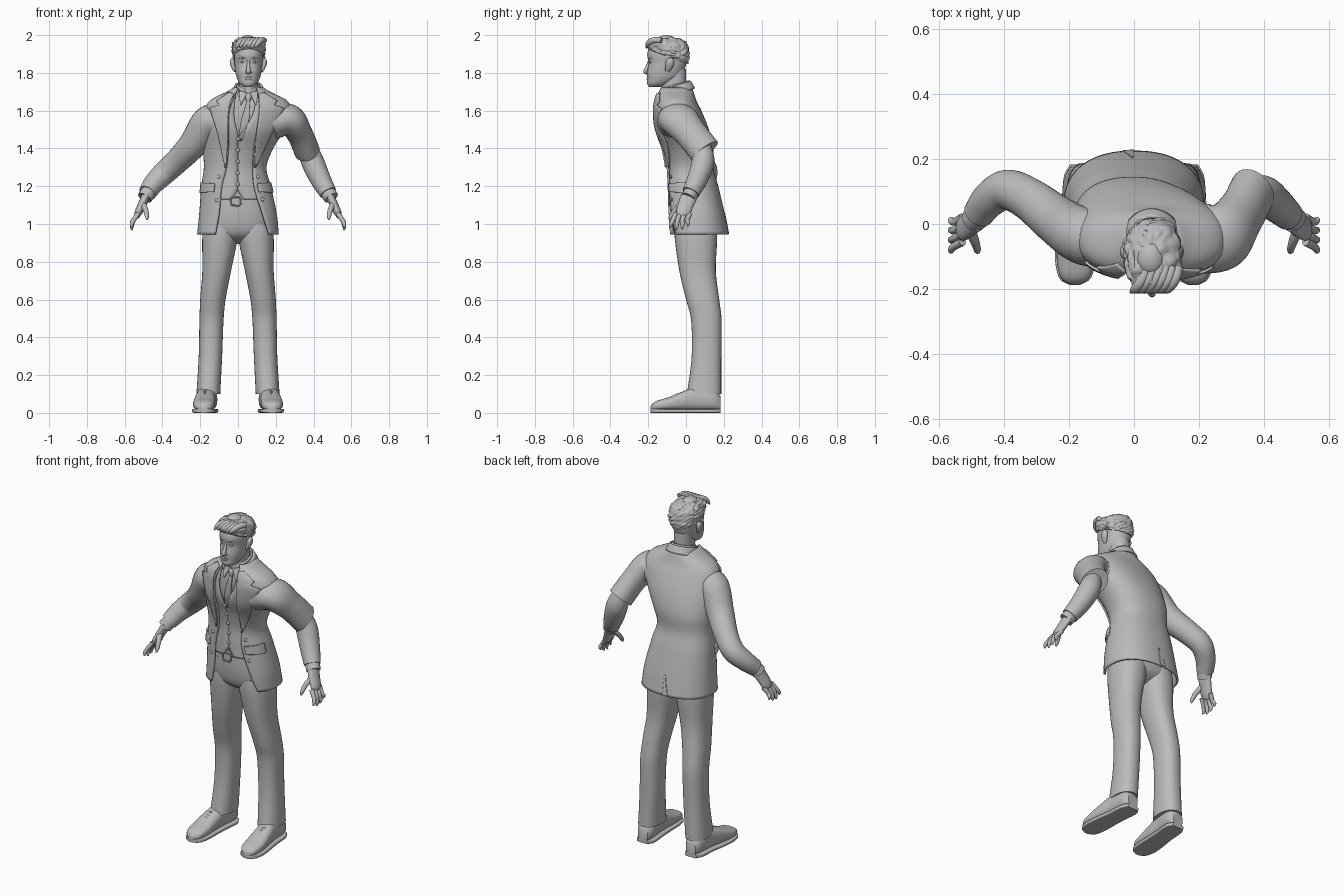
import bpy, bmesh, math
from mathutils import Vector, noise

cube = bpy.data.objects.get("Cube")
if cube:
    bpy.data.objects.remove(cube)

grey = bpy.data.materials.new("plain grey")
grey.use_nodes = True
grey.diffuse_color = (0.5, 0.5, 0.5, 1)
grey.node_tree.nodes["Principled BSDF"].inputs["Base Color"].default_value = (0.5, 0.5, 0.5, 1)


# ---- helpers ----
def interp(table, k):
    """Smooth interpolation of table rows, keyed by the first column."""
    k = min(max(k, table[0][0]), table[-1][0])
    last = len(table) - 1
    i = 0
    while i < last - 1 and k > table[i + 1][0]:
        i += 1

    def slope(j, c):
        a, b = table[max(j - 1, 0)], table[min(j + 1, last)]
        return (b[c] - a[c]) / (b[0] - a[0])
    lo, hi = table[i], table[i + 1]
    h = hi[0] - lo[0]
    s = (k - lo[0]) / h
    w = s * s * (3 - 2 * s)
    return [lo[c] * (1 - w) + hi[c] * w + h * s * (1 - s) * ((1 - s) * slope(i, c) - s * slope(i + 1, c))
            for c in range(1, len(lo))]


def power(v, e):
    return math.copysign(abs(v) ** e, v)


def surf(table, t, z, off=0.0, p=2.3, tilt=0.0):
    """Point on a rounded section at angle t, measured from the front."""
    cx, hw, yf, yb = interp(table, z)
    dy = -(max((yb - yf) / 2 - off, 0.003)) * power(math.cos(t), 2 / p)
    return Vector((cx + max(hw - off, 0.003) * power(math.sin(t), 2 / p), (yf + yb) / 2 + dy, z + tilt * dy))


def angle(table, x, z, p=2.3):
    cx, hw = interp(table, z)[:2]
    u = max(-0.98, min(0.98, (x - cx) / hw))
    return math.asin(power(u, p / 2))


def skin(bm, rows, closed=True):
    rings = [[bm.verts.new(v) for v in r] for r in rows]
    n = len(rings[0])
    for a, b in zip(rings, rings[1:]):
        for i in range(n if closed else n - 1):
            j = (i + 1) % n
            bm.faces.new((a[i], a[j], b[j], b[i]))
    if closed:
        bm.faces.new(rings[0])
        bm.faces.new(rings[-1])


def steps(a, b, n):
    return [a + (b - a) * i / n for i in range(n + 1)]


def loft(bm, table, z0, z1, rows=24, n=32, off=0.0, p=2.3, tilt=lambda z: 0.0, swap=False):
    out = [[surf(table, 2 * math.pi * i / n, z, off, p, tilt(z)) for i in range(n)] for z in steps(z0, z1, rows)]
    if swap:
        out = [[Vector((v.x, v.z, v.y)) for v in r] for r in out]
    skin(bm, out)


def shell(bm, table, edges, z0, z1, off=0.0, rows=48, n=48):
    """Garment open along the front between two edge lines."""
    out = []
    for z in steps(z0, z1, rows):
        xl, xr = interp(edges, z)
        out.append([surf(table, t, z, off) for t in
                    steps(angle(table, xr, z), 2 * math.pi + angle(table, xl, z), n)])
    skin(bm, out, closed=False)


def patch(bm, a, b, off, by_angle=False, rows=14, n=8):
    """Thin panel laid on the torso between two edge lines."""
    def along(pts, k):
        i = min(int(k * (len(pts) - 1)), len(pts) - 2)
        return Vector(pts[i]).lerp(Vector(pts[i + 1]), k * (len(pts) - 1) - i)
    out = []
    for k in steps(0, 1, rows):
        line = [along(a, k).lerp(along(b, k), s) for s in steps(0, 1, n)]
        out.append([surf(TORSO, q.x if by_angle else angle(TORSO, q.x, q.y), q.y, off) for q in line])
    skin(bm, out, closed=False)


def tube(bm, pts, wide=1.0, rows=16, n=16):
    """Round limb through (x, y, z, radius) points."""
    table = [(i,) + tuple(p) for i, p in enumerate(pts)]
    samples = [interp(table, k) for k in steps(0, len(pts) - 1, rows)]
    out = []
    for i, s in enumerate(samples):
        d = (Vector(samples[min(i + 1, rows)][:3]) - Vector(samples[max(i - 1, 0)][:3])).normalized()
        ref = Vector((0, 1, 0)) if abs(d.y) < 0.95 else Vector((1, 0, 0))
        v = (ref - d * ref.dot(d)).normalized()
        u = d.cross(v)
        out.append([Vector(s[:3]) + s[3] * (math.cos(t) * u + wide * math.sin(t) * v)
                    for t in steps(0, 2 * math.pi, n)[:-1]])
    skin(bm, out)


def ball(bm, centre, size):
    made = bmesh.ops.create_uvsphere(bm, u_segments=16, v_segments=10, radius=1)["verts"]
    for v in made:
        v.co = Vector([c + s * q for c, s, q in zip(centre, size, v.co)])


def part(name, build, solid=0.0):
    bm = bmesh.new()
    build(bm)
    bmesh.ops.recalc_face_normals(bm, faces=bm.faces)
    mesh = bpy.data.meshes.new(name)
    bm.to_mesh(mesh)
    bm.free()
    mesh.materials.append(grey)
    ob = bpy.data.objects.new(name, mesh)
    bpy.context.collection.objects.link(ob)
    bpy.ops.object.select_all(action="DESELECT")
    ob.select_set(True)
    bpy.context.view_layer.objects.active = ob
    bpy.ops.object.shade_smooth_by_angle(angle=math.radians(45))
    if solid:
        mod = ob.modifiers.new("thickness", "SOLIDIFY")
        mod.thickness, mod.offset = solid, 0


def flip(s, pts):
    return [(s * p[0],) + tuple(p[1:]) for p in pts]


# ---- sections: height, centre x, half width, front y, back y ----
TORSO = [(.945, 0, .21, -.1, .22), (1.05, 0, .2, -.1, .2), (1.2, -.01, .178, -.1, .165),
         (1.3, -.015, .16, -.1, .138), (1.4, 0, .18, -.12, .138), (1.5, .03, .21, -.155, .115),
         (1.6, .055, .225, -.163, .075), (1.65, .055, .2, -.157, .05), (1.68, .055, .145, -.15, .04),
         (1.71, .055, .085, -.143, .03), (1.74, .055, .065, -.135, .02)]
OPENING = [(.945, -.12, .165), (1.05, -.1, .13), (1.2, -.085, .085), (1.3, -.06, .08), (1.4, -.05, .085),
           (1.5, -.05, .1), (1.6, -.045, .112), (1.7, -.01, .105), (1.72, 0, .1)]
VEST_EDGE = [(1.13, -.035, .03), (1.18, 0, 0), (1.2, 0, 0), (1.44, 0, 0), (1.46, 0, 0), (1.57, -.025, .075), (1.68, -.02, .1)]
HIPS = [(.895, 0, .08, .02, .09), (.915, 0, .14, -.02, .13), (.95, 0, .17, -.058, .16), (1.03, 0, .178, -.078, .16),
        (1.16, -.005, .16, -.082, .13)]
LEG = [(.1, .157, .063, .005, .187), (.3, .146, .062, .03, .187), (.5, .14, .064, .026, .188),
       (.6, .133, .067, 0, .176), (.75, .113, .076, -.035, .158), (.93, .095, .094, -.06, .165), (1, .09, .09, -.06, .16)]
HEAD = [(1.724, .055, .02, -.193, -.14), (1.74, .055, .043, -.205, -.09), (1.77, .055, .06, -.205, -.04),
        (1.8, .055, .068, -.206, -.015), (1.85, .056, .074, -.198, .002), (1.9, .057, .077, -.205, .01),
        (1.95, .057, .066, -.185, 0), (1.975, .057, .035, -.14, -.05)]
NECK = [(1.64, .055, .056, -.135, .005), (1.72, .055, .051, -.128, 0), (1.82, .055, .053, -.145, 0)]
HAIR = [(1.885, .057, .08, -.2, .012), (1.9, .057, .087, -.208, .018), (1.94, .057, .089, -.213, .018), (1.965, .055, .077, -.203, .005),
        (1.983, .053, .05, -.172, -.03), (1.99, .05, .015, -.12, -.07)]
SHOE = [(-.187, .182, .012, .012, .035), (-.178, .182, .033, .012, .05), (-.155, .181, .049, .012, .064), (-.1, .18, .058, .012, .08),
        (-.02, .175, .055, .012, .112), (.05, .168, .051, .012, .135), (.15, .16, .05, .012, .125), (.183, .16, .032, .012, .09)]

# ---- jacket, waistcoat, shirt and tie ----
part("jacket", lambda bm: shell(bm, TORSO, OPENING, .945, 1.72), .012)
part("waistcoat", lambda bm: shell(bm, TORSO, VEST_EDGE, 1.13, 1.68, .014), .006)
part("shirt", lambda bm: loft(bm, TORSO, 1.15, 1.7, off=.024))
for side, roll, outer in (
        ("right", [(-.015, 1.69), (-.035, 1.65), (-.042, 1.62), (-.047, 1.57), (-.05, 1.45), (-.06, 1.3)],
         [(-.04, 1.695), (-.105, 1.65), (-.09, 1.63), (-.14, 1.615), (-.1, 1.48), (-.066, 1.3)]),
        ("left", [(.105, 1.69), (.109, 1.65), (.11, 1.62), (.107, 1.57), (.09, 1.45), (.08, 1.3)],
         [(.13, 1.695), (.2, 1.65), (.185, 1.63), (.235, 1.612), (.17, 1.48), (.086, 1.3)])):
    part(side + "_lapel", lambda bm: patch(bm, roll, outer, -.011, rows=30), .008)


def band(bm, hw, ry, z, height, flare, gap, tilt):
    """Collar standing round the neck, open at the front."""
    rows = []
    for k in steps(0, 1, 4):
        grow = flare * (1 - k)
        table = [(i, .055, hw + grow, -.055 - ry - grow, -.055 + ry + grow) for i in (0, 1)]
        rows.append([surf(table, t, 0, 0, 2, tilt) + Vector((0, 0, z + height * k))
                     for t in steps(gap, 2 * math.pi - gap, 36)])
    skin(bm, rows, closed=False)


part("jacket_collar", lambda bm: band(bm, .068, .076, 1.685, .045, .022, .8, .32), .012)
part("shirt_collar", lambda bm: band(bm, .057, .069, 1.695, .045, .006, .3, .3), .008)
part("collar_wings", lambda bm: [patch(bm, [(.055 + s * .05, 1.705), (.055 + s * .05, 1.67), (.055 + s * .043, 1.63)],
                                       [(.055 + s * .008, 1.695), (.055 + s * .022, 1.665), (.055 + s * .038, 1.632)], .006)
                                 for s in (-1, 1)], .006)
part("tie", lambda bm: patch(bm, [(.038, 1.69), (.044, 1.645), (.015, 1.55), (-.002, 1.44)],
                             [(.074, 1.69), (.064, 1.645), (.06, 1.55), (.02, 1.44)], .015), .008)
part("tie_knot", lambda bm: tube(bm, [(.055, -.136, 1.69, .017), (.055, -.143, 1.67, .016), (.054, -.146, 1.648, .009)], wide=.7))
part("breast_pocket", lambda bm: patch(bm, [(.16, 1.485), (.16, 1.5)], [(.21, 1.505), (.21, 1.525)], -.008), .008)
part("pocket_flaps", lambda bm: [patch(bm, [(s * .6, 1.215), (s * .6, 1.17)], [(s * 1.4, 1.22), (s * 1.4, 1.165)],
                                       -.011, True) for s in (-1, 1)], .009)
part("back_vent", lambda bm: patch(bm, [(math.pi, 1.06), (math.pi, .947)],
                                   [(math.pi + .02, 1.06), (math.pi + .12, .947)], -.007, True), .004)


def buttons(bm):
    for x, z, off in [(0, z, .01) for z in (1.45, 1.39, 1.33, 1.27, 1.21)] + \
                     [(x, z, -.007) for x, z in ((-.1, 1.25), (-.11, 1.125), (.1, 1.25), (.125, 1.13))]:
        ball(bm, surf(TORSO, angle(TORSO, x, z), z, off), (.01, .005, .01))


part("buttons", buttons)

# ---- trousers, belt and shoes ----
part("trouser_seat", lambda bm: loft(bm, HIPS, .895, 1.16))
part("belt", lambda bm: loft(bm, HIPS, 1.1, 1.138, rows=2, off=-.005))
part("belt_buckle", lambda bm: tube(bm, [(x, -.09, z, .004) for x, z in
                                         ((-.035, 1.1), (-.035, 1.138), (.01, 1.138), (.01, 1.1), (-.035, 1.1))], rows=24, n=8))
for s, side in ((-1, "right_"), (1, "left_")):
    leg = [(z, s * x, w, f, b) for z, x, w, f, b in LEG]
    shoe = [(y, s * x, w, lo, hi) for y, x, w, lo, hi in SHOE]
    sole = [(y, x, w + .005, 0, .022) for y, x, w, lo, hi in shoe]
    part(side + "trouser_leg", lambda bm: loft(bm, leg, .1, 1, rows=36))
    part(side + "shoe", lambda bm: loft(bm, shoe, -.187, .183, swap=True, p=2.5, rows=32))
    part(side + "sole", lambda bm: loft(bm, sole, -.187, .183, swap=True, p=6, rows=32))
    part(side + "laces", lambda bm: [tube(bm, [(s * .176 + d * .024, y, z - abs(d) * .009, .004) for d in (-1, 0, 1)], rows=6, n=8)
                                     for y, z in ((-.05, .098), (-.03, .107), (-.01, .116))])

# ---- sleeves, cuffs and hands ----
part("left_upper_sleeve", lambda bm: tube(bm, [(.18, -.045, 1.535, .087), (.27, -.038, 1.552, .083), (.325, .025, 1.48, .069),
                                               (.366, .1, 1.385, .068)], wide=1.25, rows=24, n=28))
part("left_lower_sleeve", lambda bm: tube(bm, [(.365, .085, 1.41, .05), (.395, .09, 1.33, .06), (.435, .062, 1.24, .055),
                                               (.477, .025, 1.165, .046)], rows=24, n=28))
part("right_sleeve", lambda bm: tube(bm, [(-.08, -.045, 1.53, .088), (-.155, -.037, 1.54, .088), (-.235, .01, 1.425, .076),
                                          (-.32, .075, 1.335, .066), (-.39, .105, 1.27, .062), (-.445, .075, 1.215, .055),
                                          (-.48, .03, 1.165, .047)], rows=40, n=28))
for s, side in ((-1, "right_"), (1, "left_")):
    part(side + "cuff", lambda bm: tube(bm, flip(s, [(.467, .035, 1.18, .04), (.494, .012, 1.138, .04)]), rows=4))

    def hand(bm):
        tube(bm, flip(s, [(.487, .018, 1.15, .023), (.507, 0, 1.105, .022), (.528, -.015, 1.06, .02),
                          (.536, -.02, 1.035, .012)]), wide=1.9)
        for i, drop in enumerate((.012, 0, .004, .02)):
            y = -.055 + .025 * i
            tube(bm, flip(s, [(.528, y, 1.055, .013), (.553, y - .014, 1.02, .012),
                              (.563, y - .026 + .006 * i, .985 + drop, .01),
                              (.56, y - .032 + .007 * i, .968 + drop, .004)]), n=10)
        tube(bm, flip(s, [(.507, -.015, 1.11, .018), (.489, -.055, 1.075, .014), (.482, -.08, 1.04, .011),
                          (.481, -.088, 1.022, .004)]), n=10)
    part(side + "hand", hand)

# ---- head ----
part("neck", lambda bm: loft(bm, NECK, 1.64, 1.82, rows=10))
part("head", lambda bm: loft(bm, HEAD, 1.724, 1.975, rows=36, p=2.2))
part("nose", lambda bm: (tube(bm, [(.055, -.192, 1.872, .007), (.055, -.203, 1.835, .009), (.055, -.214, 1.808, .012),
                                   (.055, -.204, 1.797, .007)], n=12),
                         [ball(bm, (.055 + s * .011, -.204, 1.804), (.008, .009, .007)) for s in (-1, 1)]))
part("ears", lambda bm: [tube(bm, [(.055 + s * .07, -.1, 1.808, .007), (.055 + s * .077, -.093, 1.825, .011),
                                   (.055 + s * .084, -.086, 1.85, .014), (.055 + s * .084, -.085, 1.868, .012),
                                   (.055 + s * .08, -.088, 1.877, .004)], wide=1.6) for s in (-1, 1)])


def face_line(bm, x0, x1, z, bend, r):
    mid, half = (x0 + x1) / 2, (x1 - x0) / 2
    tube(bm, [tuple(surf(HEAD, angle(HEAD, x, z), z, .002) + Vector((0, 0, bend * (1 - ((x - mid) / half) ** 2))))
              + (r if abs(x - mid) < half * .9 else r / 3,) for x in steps(x0, x1, 4)], n=8)


part("eyes", lambda bm: [ball(bm, surf(HEAD, angle(HEAD, .055 + s * .031, 1.857), 1.857, .005), (.013, .008, .006)) for s in (-1, 1)])
part("eyebrows", lambda bm: [face_line(bm, .055 + s * .032 - .02, .055 + s * .032 + .02, 1.874, .005, .005) for s in (-1, 1)])
part("lips", lambda bm: [face_line(bm, .033, .077, z, b, .005) for z, b in ((1.774, .003), (1.769, -.003))])


def hair(bm):
    loft(bm, HAIR, 1.885, 1.99, rows=40, n=110, tilt=lambda z: -.36 * max(1.985 - z, 0) / .1)
    # lumpy locks, swept along the head
    centre = Vector((.055, -.09, 1.9))
    for v in bm.verts:
        d = v.co - centre
        lump = abs(noise.noise(Vector((d.x * 30 + d.z * 25, d.y * 30, d.z * 45 + d.x * 15))))
        v.co += d.normalized() * (.016 * lump - .005)
        v.co.z = min(v.co.z, 2)
    # swept fringe
    for i in range(6):
        x = .005 + .02 * i
        tube(bm, [(x + .035, -.13, 1.972, .014), (x + .02, -.172, 1.973, .016), (x, -.198, 1.957, .015),
                  (x - .016, -.21, 1.932 + .004 * (i % 2), .004)], rows=12, n=10)
    ball(bm, (.05, -.105, 1.965), (.045, .055, .035))


part("hair", hair)
